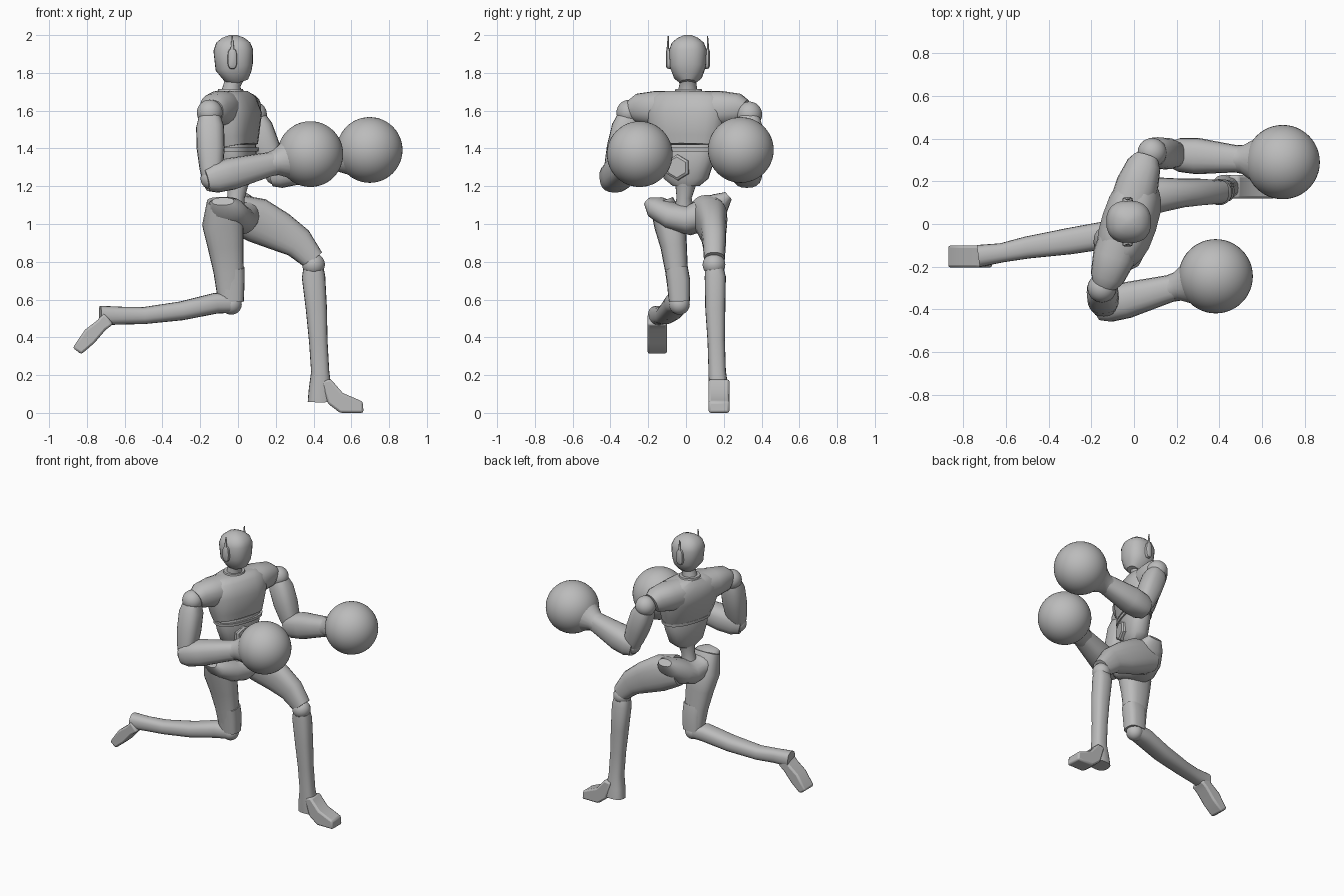
import bpy, bmesh, math
from mathutils import Vector, Matrix

cube = bpy.data.objects.get("Cube")
if cube:
    bpy.data.objects.remove(cube, do_unlink=True)

grey = bpy.data.materials.new("plain grey")
grey.use_nodes = True
tone = (0.5, 0.5, 0.5, 1)
grey.diffuse_color = tone
grey.node_tree.nodes["Principled BSDF"].inputs["Base Color"].default_value = tone

X, Y, Z = Vector((1, 0, 0)), Vector((0, 1, 0)), Vector((0, 0, 1))
YAW = Matrix.Translation((-.03, .01, 0)) @ Matrix.Rotation(math.radians(-18), 4, "Z")


def finish(name, bm, matrix=None, angle=40):
    """Turn a bmesh into a shaded, coloured object."""
    bmesh.ops.recalc_face_normals(bm, faces=bm.faces)
    if matrix:
        bm.transform(matrix)
    mesh = bpy.data.meshes.new(name)
    bm.to_mesh(mesh)
    bm.free()
    mesh.materials.append(grey)
    obj = bpy.data.objects.new(name, mesh)
    bpy.context.collection.objects.link(obj)
    bpy.ops.object.select_all(action="DESELECT")
    bpy.context.view_layer.objects.active = obj
    obj.select_set(True)
    bpy.ops.object.shade_smooth_by_angle(angle=math.radians(angle))
    return obj


def loft_mesh(stations, side, n=20, power=2.0):
    """Skin rounded rings; a station is centre x, y, z, half size along side, other half size."""
    bm = bmesh.new()
    centres = [Vector(s[:3]) for s in stations]
    rings = []
    for i, s in enumerate(stations):
        t = (centres[min(i + 1, len(centres) - 1)] - centres[max(i - 1, 0)]).normalized()
        u = (side - t * side.dot(t)).normalized()
        v = t.cross(u)
        ring = []
        for k in range(n):
            a = math.tau * k / n
            c, d = math.cos(a), math.sin(a)
            p = math.copysign(abs(c) ** (2 / power), c) * s[3]
            q = math.copysign(abs(d) ** (2 / power), d) * s[4]
            ring.append(bm.verts.new(centres[i] + u * p + v * q))
        rings.append(ring)
    for low, high in zip(rings, rings[1:]):
        for k in range(n):
            bm.faces.new((low[k], low[(k + 1) % n], high[(k + 1) % n], high[k]))
    bm.faces.new(rings[0])
    bm.faces.new(rings[-1])
    return bm


def loft(name, stations, side, power=2.0, matrix=None):
    return finish(name, loft_mesh(stations, side, power=power), matrix)


def ball(name, centre, radius, detail=16):
    bm = bmesh.new()
    bmesh.ops.create_uvsphere(bm, u_segments=detail * 2, v_segments=detail, radius=radius)
    return finish(name, bm, Matrix.Translation(centre))


def prism(name, profile, y0, y1, taper=0.0):
    """Extrude a side outline across the width."""
    bm = bmesh.new()
    face = bm.faces.new([bm.verts.new((x, y0, z)) for x, z in profile])
    made = bmesh.ops.extrude_face_region(bm, geom=[face])["geom"]
    bmesh.ops.translate(bm, vec=(0, y1 - y0, 0), verts=[g for g in made if isinstance(g, bmesh.types.BMVert)])
    obj = finish(name, bm, angle=30)
    bevel = obj.modifiers.new("soft edges", "BEVEL")
    bevel.width = .012
    bevel.segments = 2
    return obj


# Head with a recessed visor
head = loft_mesh([(.01, .01, 1.75, .04, .045), (0, .01, 1.78, .075, .075), (-.02, .01, 1.83, .095, .1),
                  (-.025, .01, 1.92, .1, .105), (-.025, .01, 1.96, .085, .09),
                  (-.025, .01, 1.985, .055, .06), (-.025, .01, 2, .02, .02)], Y, n=28, power=2.4)
visor = [f for f in head.faces if f.normal.length and abs(f.calc_center_median().z - 1.875) < .02
         and f.calc_center_median().x > .015]
bmesh.ops.recalc_face_normals(head, faces=head.faces)
bmesh.ops.inset_region(head, faces=visor, thickness=.008, depth=-.012)
finish("head", head)
loft("neck", [(-.04, .01, 1.66, .06, .06), (-.03, .01, 1.74, .045, .045), (-.01, .01, 1.79, .05, .05)], Y)

# Ear pods and antennae
for label, s in (("left", 1), ("right", -1)):
    y = .01 + s * .1
    loft(label + "_ear", [(-.03, y - s * .01, 1.875, .055, .026), (-.03, y + s * .01, 1.875, .052, .023),
                          (-.03, y + s * .016, 1.875, .04, .014)], Z, power=3)
    loft(label + "_antenna", [(-.03, y + s * .008, 1.9, .012, .007), (-.03, y + s * .004, 1.995, .003, .003)], X)

# Torso, turned a little towards the right
loft("chest", [(.03, 0, 1.41, .18, .09), (.02, 0, 1.46, .195, .105), (.01, 0, 1.57, .22, .13),
               (-.01, 0, 1.65, .22, .115), (-.02, 0, 1.69, .17, .085), (-.02, 0, 1.705, .09, .065)],
     Y, 2.5, YAW)
loft("collar", [(-.01, 0, 1.66, .085, .08), (-.01, 0, 1.715, .07, .065)], Y, 2, YAW)
loft("shoulder_yoke", [(-.01, -.31, 1.6, .06, .06), (-.01, -.28, 1.61, .08, .08), (-.01, -.18, 1.61, .095, .1),
                       (-.01, .18, 1.61, .095, .1), (-.01, .28, 1.61, .08, .08), (-.01, .31, 1.6, .06, .06)],
     Z, 2.3, YAW)
loft("abdomen", [(.03, 0, 1.2, .07, .05), (.03, 0, 1.24, .12, .075), (.03, 0, 1.34, .155, .085),
                 (.03, 0, 1.39, .165, .085), (.03, 0, 1.42, .165, .08)], Y, 2.4, YAW)
loft("rib_band", [(.03, 0, 1.385, .178, .095), (.03, 0, 1.405, .18, .096)], Y, 2.4, YAW)
buckle = loft_mesh([(.09, -.02, 1.3, .07, .07), (.122, -.02, 1.3, .068, .068), (.13, -.02, 1.3, .055, .055)], Z, n=6)
finish("buckle", buckle, YAW, 20)
loft("waist_post", [(-.02, -.01, 1.06, .055, .055), (-.01, -.01, 1.14, .04, .045), (0, 0, 1.23, .06, .06)], Y)

# Pelvis
loft("pelvis", [(-.08, -.2, 1.12, .025, .06), (-.07, -.16, 1.09, .06, .1), (-.04, -.07, 1.04, .075, .115),
                (-.02, .02, 1.02, .08, .12), (0, .1, 1.05, .085, .12), (.01, .18, 1.11, .06, .09),
                (.01, .225, 1.15, .025, .05)], Z, 2.3)

# Right leg, trailing
loft("right_thigh", [(-.08, -.13, 1.12, .065, .085), (-.08, -.085, 1, .085, .11), (-.065, -.065, .88, .07, .095),
                     (-.05, -.05, .75, .06, .08), (-.04, -.035, .59, .053, .065)], Y, 2.5)
loft("right_knee_guard", [(-.035, -.035, .59, .056, .066), (-.035, -.04, .7, .062, .07),
                          (-.04, -.05, .765, .06, .075)], Y, 3)
ball("right_knee", (-.035, -.035, .575), .055)
loft("right_shin", [(-.03, -.035, .58, .05, .05), (-.12, -.05, .58, .065, .055), (-.3, -.08, .54, .062, .05),
                    (-.5, -.11, .515, .052, .045), (-.62, -.135, .515, .045, .047),
                    (-.73, -.15, .515, .052, .052)], Y, 2.5)
prism("right_foot", [(-.71, .53), (-.66, .47), (-.7, .44), (-.76, .37), (-.83, .31), (-.875, .345), (-.81, .44), (-.745, .49)],
      -.205, -.1)

# Left leg, leading
loft("left_thigh", [(-.02, .11, 1.06, .09, .1), (.1, .135, 1.02, .085, .12), (.22, .145, .96, .068, .105),
                    (.32, .15, .9, .062, .085), (.4, .15, .81, .055, .06)], Y, 2.5)
ball("left_knee", (.4, .148, .785), .06)
loft("left_shin", [(.4, .15, .76, .05, .055), (.4, .155, .72, .056, .062), (.415, .155, .55, .053, .056),
                   (.425, .16, .38, .046, .049), (.435, .165, .22, .046, .048), (.435, .172, .13, .052, .06),
                   (.435, .177, .06, .054, .066)], Y, 2.6)
prism("left_foot", [(.44, .17), (.49, .18), (.555, .105), (.66, .06), (.665, 0), (.54, 0), (.475, .05)], .12, .23)


# Arms with round gloves
def arm(label, shoulder, elbow, glove, radius):
    s, e, g = Vector(shoulder), Vector(elbow), Vector(glove)

    def along(a, b, t, w, h):
        return (*a.lerp(b, t), w, h)

    ball(label + "_shoulder", s, .068)
    ball(label + "_elbow", e, .058)
    loft(label + "_upper_arm", [along(s, e, t, w, w) for t, w in
                                ((.08, .06), (.22, .074), (.55, .074), (.85, .062), (.98, .052))], Y, 2.6)
    length = (g - e).length
    neck = 1 - (radius + .035) / length
    loft(label + "_forearm", [along(e, g, t, w, w) for t, w in
                              ((-.06, .06), (.03, .08), (.2, .085), (neck * .7, .072), (neck, .062))], Z, 2.5)
    loft(label + "_cuff", [along(e, g, t, w, w) for t, w in
                           ((neck - .03, .064), (neck + .03, .068), (neck + .16, .108))], Z)
    ball(label + "_glove", g, radius, 24)


arm("right", (-.15, -.3, 1.59), (-.14, -.385, 1.24), (.383, -.245, 1.37), .174)
arm("left", (.085, .335, 1.58), (.2, .325, 1.265), (.697, .29, 1.392), .174)
